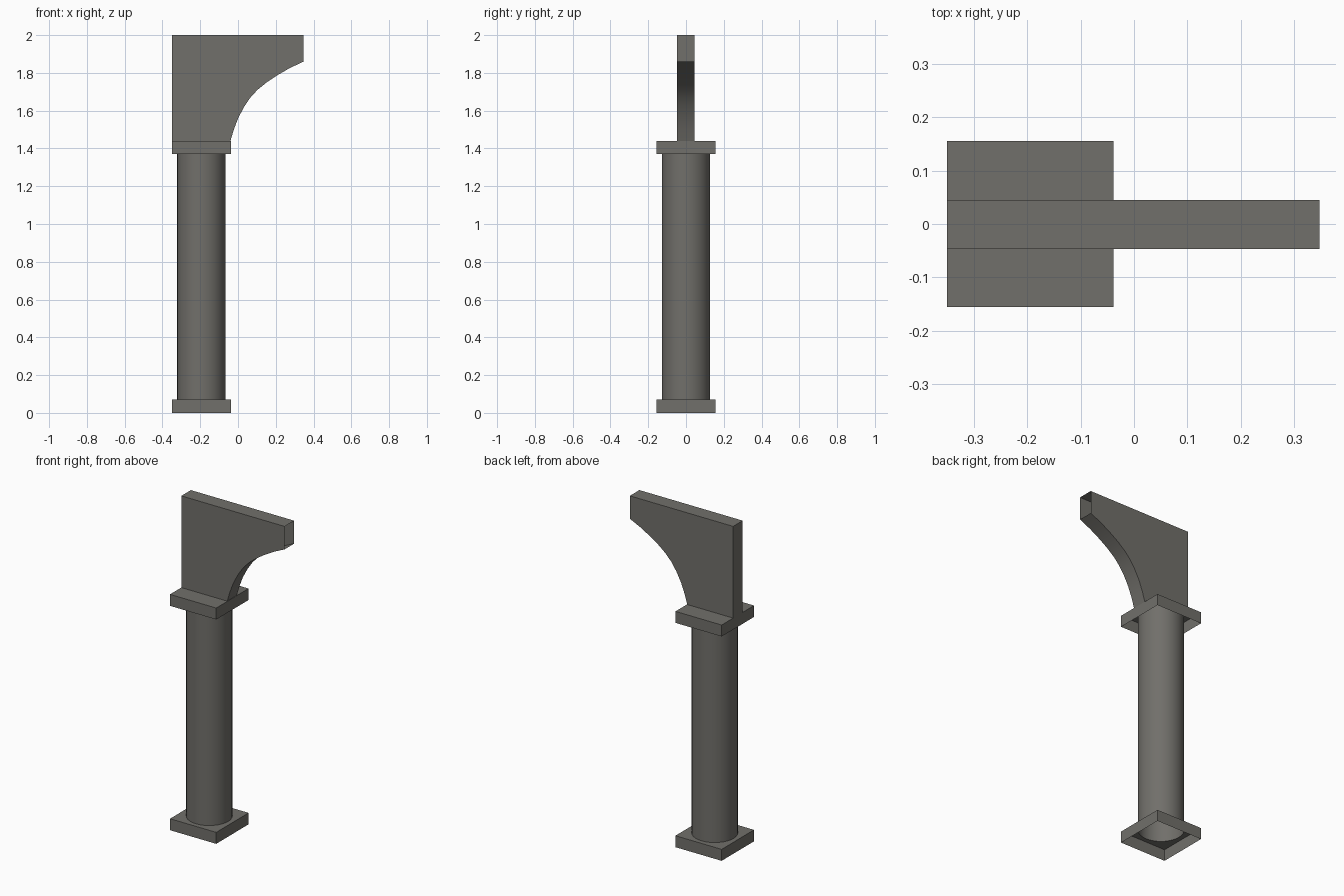
import bpy, bmesh, math

if "Cube" in bpy.data.objects:
    bpy.data.objects.remove(bpy.data.objects["Cube"])

CX = -0.194          # column axis
HALF = 0.156         # half width of the square slabs
RADIUS = 0.128
SIDES = 32

stone = bpy.data.materials.new("dark_grey_stone")
stone.diffuse_color = (0.165, 0.16, 0.145, 1)
stone.use_nodes = True
stone.node_tree.nodes["Principled BSDF"].inputs["Base Color"].default_value = stone.diffuse_color


def finish(name, bm):
    me = bpy.data.meshes.new(name)
    bm.to_mesh(me)
    bm.free()
    me.materials.append(stone)
    ob = bpy.data.objects.new(name, me)
    bpy.context.collection.objects.link(ob)
    bpy.ops.object.select_all(action='DESELECT')
    ob.select_set(True)
    bpy.context.view_layer.objects.active = ob
    bpy.ops.object.shade_smooth_by_angle(angle=math.radians(30))
    return ob


def ring(bm, radius, z, square=False):
    verts = []
    for i in range(SIDES):
        a = 2 * math.pi * i / SIDES
        c, s = math.cos(a), math.sin(a)
        r = radius / max(abs(c), abs(s)) if square else radius
        verts.append(bm.verts.new((CX + r * c, r * s, z)))
    return verts


def bridge(bm, lower, upper):
    for i in range(SIDES):
        j = (i + 1) % SIDES
        bm.faces.new((lower[i], lower[j], upper[j], upper[i]))


def slab(name, z0, z1, hole):
    # square slab, open underneath, its top either solid or pierced by the column
    bm = bmesh.new()
    low = ring(bm, HALF, z0, True)
    top = ring(bm, HALF, z1, True)
    bridge(bm, low, top)
    if hole:
        bridge(bm, top, ring(bm, RADIUS, z1))
    else:
        bm.faces.new(top)
    finish(name, bm)


slab("base_slab", 0.0, 0.07, True)
slab("capital_slab", 1.37, 1.44, False)

# Round shaft
bm = bmesh.new()
bridge(bm, ring(bm, RADIUS, 0.07), ring(bm, RADIUS, 1.44))
finish("column_shaft", bm)

# Curved bracket: outline in x, z; open at its foot and at its free end
Y0, Y1 = -0.047, 0.045
curve = [(-0.04, 1.44), (-0.022, 1.50), (0.002, 1.563), (0.034, 1.623),
         (0.066, 1.67), (0.103, 1.71), (0.152, 1.75), (0.209, 1.788),
         (0.275, 1.826), (0.348, 1.86)]
outline = [(-0.35, 1.44)] + curve + [(0.348, 2.0), (-0.35, 2.0)]
open_edges = {0, len(curve)}
bm = bmesh.new()
front = [bm.verts.new((x, Y0, z)) for x, z in outline]
back = [bm.verts.new((x, Y1, z)) for x, z in outline]
bm.faces.new(front)
bm.faces.new(back[::-1])
n = len(outline)
for i in range(n):
    if i not in open_edges:
        j = (i + 1) % n
        bm.faces.new((front[j], front[i], back[i], back[j]))
finish("arch_bracket", bm)
